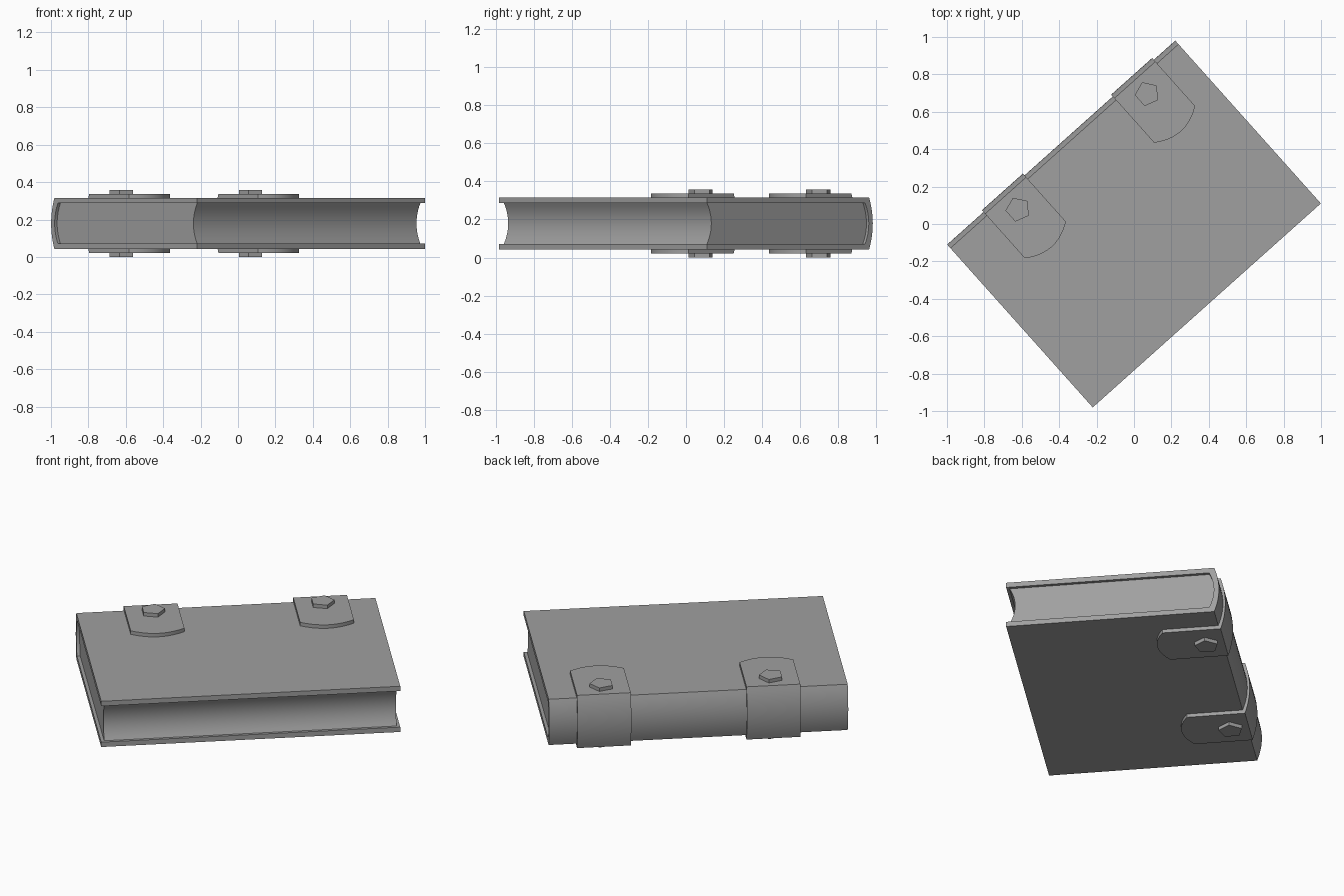
import bpy, bmesh, math

if "Cube" in bpy.data.objects:
    bpy.data.objects.remove(bpy.data.objects["Cube"], do_unlink=True)

TURN = math.radians(41.8)   # the book lies turned on the ground
MID = 0.179                 # height of its middle plane
HALF = 0.818                # half the spine length

grey = bpy.data.materials.new("plain_grey")
grey.use_nodes = True
colour = (0.35, 0.35, 0.35, 1)
grey.diffuse_color = colour
grey.node_tree.nodes["Principled BSDF"].inputs["Base Color"].default_value = colour


def arc(y, h, bulge, n=12):
    """Shallow curve from z = h down to z = -h, swelling by bulge in y."""
    pts = []
    for i in range(n + 1):
        t = 1 - 2 * i / n
        pts.append((y + bulge * (1 - t * t), h * t))
    return pts


def loft(name, sections):
    """Skin a list of (x, [(y, z), ...]) cross-sections and cap the ends."""
    bm = bmesh.new()
    rings = [[bm.verts.new((x, y, z)) for y, z in prof] for x, prof in sections]
    for a, b in zip(rings, rings[1:]):
        for i in range(len(a)):
            j = (i + 1) % len(a)
            bm.faces.new((a[i], a[j], b[j], b[i]))
    bm.faces.new(rings[0])
    bm.faces.new(rings[-1])
    bmesh.ops.recalc_face_normals(bm, faces=bm.faces)
    mesh = bpy.data.meshes.new(name)
    bm.to_mesh(mesh)
    bm.free()
    mesh.materials.append(grey)
    obj = bpy.data.objects.new(name, mesh)
    bpy.context.collection.objects.link(obj)
    obj.rotation_euler.z = TURN
    obj.location.z = MID
    bpy.ops.object.select_all(action="DESELECT")
    obj.select_set(True)
    bpy.context.view_layer.objects.active = obj
    bpy.ops.object.shade_smooth_by_angle(angle=math.radians(30))
    return obj


def wrap(tip, outer, inner):
    """C-shaped profile: outer curve, then inner curve back, open at y = tip."""
    (yo, ho, bo), (yi, hi, bi) = outer, inner
    return ([(tip, ho)] + arc(yo, ho, bo) + [(tip, -ho), (tip, -hi)]
            + arc(yi, hi, bi)[::-1] + [(tip, hi)])


# Cover with rounded spine
cover_outer, cover_inner = (0.558, 0.137, 0.026), (0.53, 0.108, 0.026)
cover = wrap(-0.584, cover_outer, cover_inner)
loft("cover", [(-HALF, cover), (HALF, cover)])

# Page block with hollow fore-edge
pages = arc(0.532, 0.109, 0.026) + arc(-0.568, 0.109, 0.031)[::-1]
loft("pages", [(-HALF + 0.018, pages), (HALF - 0.018, pages)])

# Straps round the spine, each with a five-sided stud above and below
WIDTH = 0.147
for label, centre in (("left", 0.517), ("right", -0.41)):
    sections = []
    for i in range(11):
        t = i / 5 - 1
        tip = 0.252 - 0.05 * (1 - t * t)
        sections.append((centre + WIDTH * t,
                         wrap(tip, (0.571, 0.158, 0.026), (0.555, 0.135, 0.026))))
    loft(label + "_strap", sections)

    for side, sign in (("upper", 1), ("lower", -1)):
        bpy.ops.mesh.primitive_cylinder_add(vertices=5, radius=0.067, depth=0.025)
        stud = bpy.context.object
        stud.name = f"{label}_{side}_stud"
        # the cylinder's first corner points along y; turn it along the spine
        stud.rotation_euler.z = TURN - math.pi / 2
        c, s = math.cos(TURN), math.sin(TURN)
        stud.location = (centre * c - 0.472 * s, centre * s + 0.472 * c,
                         MID + sign * 0.1665)
        stud.data.materials.append(grey)
